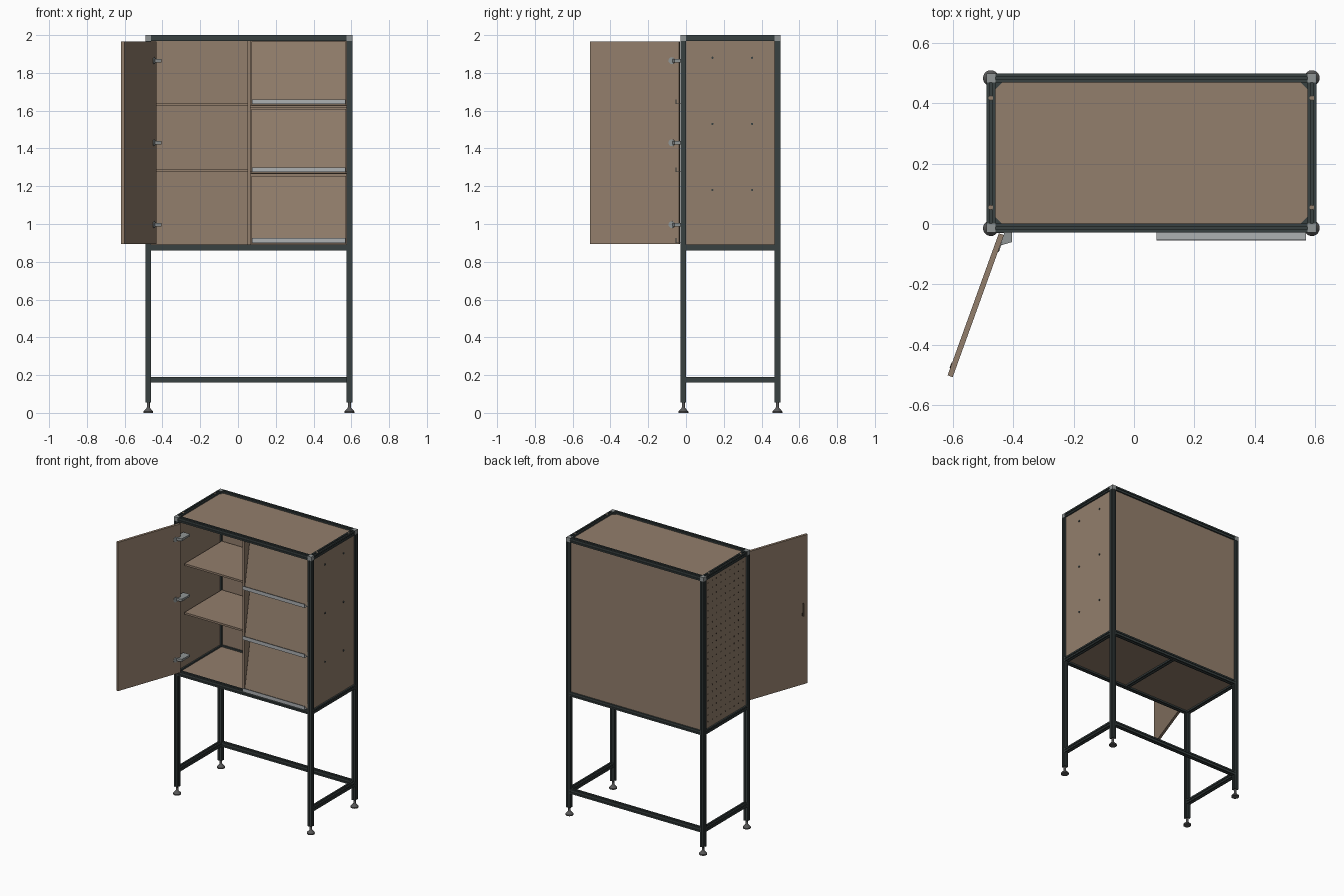
import bpy, bmesh, math
from mathutils import Vector, Matrix

if "Cube" in bpy.data.objects:
    bpy.data.objects.remove(bpy.data.objects["Cube"], do_unlink=True)


def material(name, r, g, b):
    m = bpy.data.materials.new(name)
    m.use_nodes = True
    m.diffuse_color = (r, g, b, 1)
    m.node_tree.nodes["Principled BSDF"].inputs["Base Color"].default_value = (r, g, b, 1)
    return m


BROWN = material("brown board", 0.29, 0.21, 0.15)
FRAME = material("dark slate metal", 0.04, 0.053, 0.053)
STEEL = material("steel grey", 0.28, 0.3, 0.3)
ALU = material("light aluminium", 0.42, 0.44, 0.45)
FOOT = material("foot grey", 0.1, 0.1, 0.1)
HOLE = material("hole dark brown", 0.06, 0.042, 0.03)


def finish(name, bm, mat, matrix=None, smooth=False):
    bmesh.ops.recalc_face_normals(bm, faces=bm.faces)
    mesh = bpy.data.meshes.new(name)
    bm.to_mesh(mesh)
    bm.free()
    mesh.materials.append(mat)
    obj = bpy.data.objects.new(name, mesh)
    if matrix:
        obj.matrix_world = matrix
    bpy.context.collection.objects.link(obj)
    if smooth:
        bpy.ops.object.select_all(action="DESELECT")
        obj.select_set(True)
        bpy.context.view_layer.objects.active = obj
        bpy.ops.object.shade_smooth_by_angle()
    return obj


def prism(name, points, z0, z1, mat, matrix=None):
    bm = bmesh.new()
    face = bm.faces.new([bm.verts.new((x, y, z0)) for x, y in points])
    new = bmesh.ops.extrude_face_region(bm, geom=[face])["geom"]
    bmesh.ops.translate(bm, vec=(0, 0, z1 - z0),
                        verts=[v for v in new if isinstance(v, bmesh.types.BMVert)])
    return finish(name, bm, mat, matrix)


def box(name, x, y, z, mat, matrix=None):
    pts = [(x[0], y[0]), (x[1], y[0]), (x[1], y[1]), (x[0], y[1])]
    return prism(name, pts, z[0], z[1], mat, matrix)


def discs(name, centres, axis, radius, depth, mat, sides=10, matrix=None):
    """Many small cylinders in one object, all along the same axis."""
    bm = bmesh.new()
    turn = Vector(axis).to_track_quat("Z", "Y").to_matrix().to_4x4()
    for c in centres:
        bmesh.ops.create_cone(bm, cap_ends=True, segments=sides, radius1=radius,
                              radius2=radius, depth=depth, matrix=Matrix.Translation(c) @ turn)
    return finish(name, bm, mat, matrix)


# Slotted square extrusion section
H, S, D = 0.015, 0.004, 0.006
SECTION = []
for k in range(4):
    c, s = round(math.cos(k * math.pi / 2)), round(math.sin(k * math.pi / 2))
    for x, y in [(H, -H), (H, -S), (H - D, -S), (H - D, S), (H, S)]:
        SECTION.append((x * c - y * s, x * s + y * c))


def beam(name, a, b):
    a, b = Vector(a), Vector(b)
    turn = (b - a).to_track_quat("Z", "Y").to_matrix().to_4x4()
    prism(name, SECTION, 0, (b - a).length, FRAME, Matrix.Translation(a) @ turn)


# Names use the model's own sides: its left is +x
X = {"right": -0.475, "left": 0.59}
Y = {"front": -0.014, "back": 0.484}
x0, x1, y0, y1 = X["right"], X["left"], Y["front"], Y["back"]
TOP, FLOOR, LOW = 1.985, 0.876, 0.175

# Posts, corner connectors and levelling feet
FOOT_PROFILE = [(0, 0), (0.026, 0), (0.026, 0.008), (0.011, 0.024), (0.008, 0.03), (0.008, 0.056)]
for xn, px in X.items():
    for yn, py in Y.items():
        tag = f"{yn}_{xn}"
        beam("post_" + tag, (px, py, 0.055), (px, py, 1.97))
        box("corner_connector_" + tag, (px - H, px + H), (py - H, py + H), (1.97, 2.0), STEEL)
        bm = bmesh.new()
        vs = [bm.verts.new((r, 0, z)) for r, z in FOOT_PROFILE]
        es = [bm.edges.new(p) for p in zip(vs, vs[1:])]
        bmesh.ops.spin(bm, geom=vs + es, cent=(0, 0, 0), axis=(0, 0, 1),
                       angle=math.tau, steps=20)
        bmesh.ops.remove_doubles(bm, verts=bm.verts, dist=0.0001)
        finish("foot_" + tag, bm, FOOT, Matrix.Translation((px, py, 0)), smooth=True)
        # Small gusset in each top corner
        sx, sy = (1 if px < 0 else -1), (1 if py < 0.2 else -1)
        gx, gy = px + sx * H, py + sy * H
        prism("top_gusset_" + tag, [(gx, gy), (gx + sx * 0.022, gy), (gx, gy + sy * 0.022)],
              1.986, 1.992, FRAME)

# Horizontal rails
for level, z in (("top", TOP), ("floor", FLOOR), ("low", LOW)):
    for xn, px in X.items():
        beam(f"{level}_rail_{xn}", (px, y0 + H, z), (px, y1 - H, z))
    for yn, py in Y.items():
        if (level, yn) != ("low", "front"):
            beam(f"{level}_rail_{yn}", (x0 + H, py, z), (x1 - H, py, z))
MID = 0.058
beam("floor_cross_rail", (MID, y0 + H, FLOOR), (MID, y1 - H, FLOOR))

# Infill panels held in the slots
T = 0.004
E = H - D
inx, iny, inz = (x0 + E, x1 - E), (y0 + E, y1 - E), (FLOOR + E, TOP - E)
box("top_panel", inx, iny, (TOP - T, TOP + T), BROWN)
box("floor_panel", inx, iny, (FLOOR - T, FLOOR + T), BROWN)
box("back_panel", inx, (y1 - T, y1 + T), inz, BROWN)
for xn, px in X.items():
    box("side_panel_" + xn, (px - T, px + T), iny, inz, BROWN)

# Peg holes on the right panel, screws on the left panel and top rails
pegs = [(x0 - T, 0.035 + 0.05 * i, 0.935 + 0.05 * j) for i in range(9) for j in range(21)]
discs("peg_holes", pegs, (1, 0, 0), 0.006, 0.001, HOLE, 8)
screws = [(x1 + T, y, z) for y in (0.14, 0.35) for z in (1.18, 1.53, 1.88)]
discs("side_screws", screws, (1, 0, 0), 0.006, 0.01, FRAME)
discs("top_screws", [(x, y, 2.0) for x in (x0, x1) for y in (0.055, 0.418)],
      (0, 0, 1), 0.008, 0.002, BROWN)

# Divider and shelves
box("divider", (0.05, 0.066), (-0.02, 0.475), (0.885, 1.968), BROWN)
for name, z in (("lower", 1.283), ("upper", 1.634)):
    box(name + "_shelf_right", (-0.458, 0.05), (0.045, 0.47), (z - 0.007, z + 0.007), BROWN)
    box(name + "_shelf_left", (0.066, 0.58), (0.0, 0.47), (z - 0.018, z - 0.004), BROWN)

# Tilted display boards with a metal ledge along each foot
for name, z, top in (("lower", 0.895, 1.255), ("middle", 1.27, 1.61), ("upper", 1.63, 1.966)):
    tilt = Matrix.Translation((0, -0.028, z)) @ Matrix.Rotation(-0.18, 4, "X")
    box(name + "_display_board", (0.072, 0.573), (0, 0.012),
        (0, (top - z) / math.cos(0.18)), BROWN, tilt)
    ledge = [(-0.055, 0), (-0.022, 0), (-0.022, 0.004), (-0.051, 0.004), (-0.051, 0.026), (-0.055, 0.026)]
    axes = Matrix(((0, 0, 1, 0), (1, 0, 0, 0), (0, 1, 0, z + 0.004), (0, 0, 0, 1)))
    prism(name + "_ledge", ledge, 0.075, 0.57, ALU, axes)

# Open door, built along local x from its hinge edge
hinge, tip = Vector((-0.44, -0.034, 0)), Vector((-0.61, -0.505, 0))
run = tip - hinge
door = Matrix.Translation(hinge) @ Matrix.Rotation(math.atan2(run.y, run.x), 4, "Z")
W = run.length
box("door", (0, W), (-0.009, 0.009), (0.895, 1.966), BROWN, door)
slot = [(W - 0.035 + 0.009 * math.cos(a), 1.43 + (0.04 if a < math.pi else -0.04) + 0.009 * math.sin(a))
        for a in [math.pi * i / 6 for i in range(7)] + [math.pi * (1.001 + i / 6) for i in range(7)]]
upright = Matrix(((1, 0, 0, 0), (0, 0, -1, 0), (0, 1, 0, 0), (0, 0, 0, 1)))
prism("door_grip", slot, 0.008, 0.011, HOLE, door @ upright)

# Hinges: arm, folding link and cup on the door
for name, z in (("lower", 0.997), ("middle", 1.43), ("upper", 1.865)):
    prism(name + "_hinge_link", [(-0.445, -0.072), (-0.405, -0.06), (-0.405, -0.028), (-0.43, -0.028)],
          z - 0.009, z + 0.009, STEEL)
    box(name + "_hinge_arm", (-0.46, -0.405), (-0.03, 0.035), (z - 0.007, z + 0.007), STEEL)
    discs(name + "_hinge_cup", [(0.04, 0.009, z)], (0, 1, 0), 0.018, 0.006, STEEL, 16, door)
